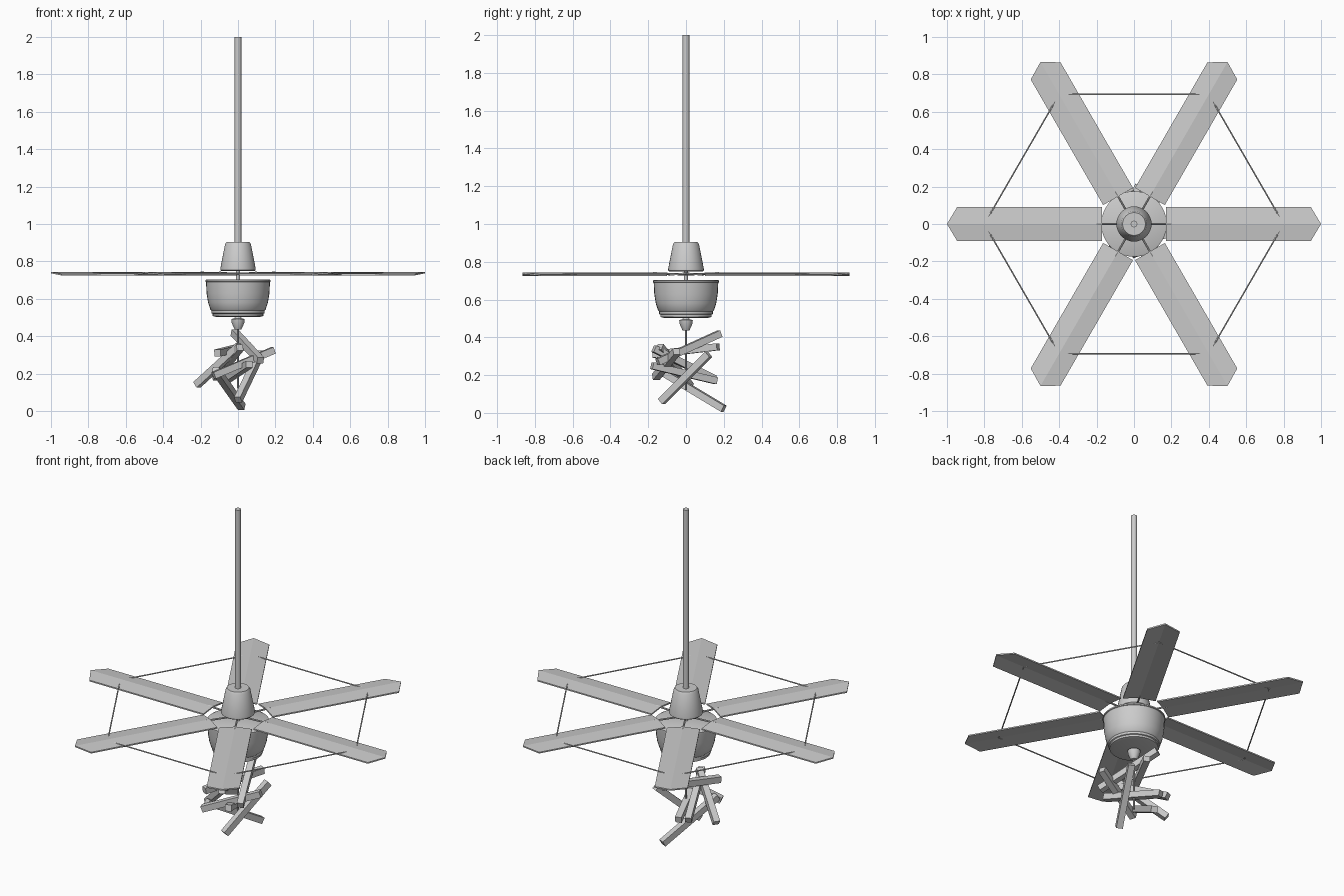
import bpy, bmesh, math
from mathutils import Vector, Matrix

if "Cube" in bpy.data.objects:
    bpy.data.objects.remove(bpy.data.objects["Cube"])


def finish(name, bm, smooth=False):
    bmesh.ops.recalc_face_normals(bm, faces=bm.faces[:])
    me = bpy.data.meshes.new(name)
    bm.to_mesh(me)
    bm.free()
    ob = bpy.data.objects.new(name, me)
    bpy.context.collection.objects.link(ob)
    if smooth:
        bpy.ops.object.select_all(action='DESELECT')
        ob.select_set(True)
        bpy.context.view_layer.objects.active = ob
        bpy.ops.object.shade_smooth_by_angle(angle=math.radians(30))
    return ob


def lathe(name, profile, segs=32, smooth=True):
    """Closed solid of revolution from (radius, z) points."""
    bm = bmesh.new()
    rings = [[bm.verts.new((r * math.cos(2 * math.pi * i / segs),
                            r * math.sin(2 * math.pi * i / segs), z))
              for i in range(segs)] for r, z in profile]
    for a, b in zip(rings, rings[1:]):
        for i in range(segs):
            j = (i + 1) % segs
            bm.faces.new((a[i], a[j], b[j], b[i]))
    bm.faces.new(rings[0])
    bm.faces.new(rings[-1])
    return finish(name, bm, smooth)


def bar(name, p, q, width, sides=4):
    """Straight prism between two points."""
    p, q = Vector(p), Vector(q)
    d = q - p
    bm = bmesh.new()
    r = width / 2 / math.cos(math.pi / sides)
    bmesh.ops.create_cone(bm, cap_ends=True, segments=sides, radius1=r, radius2=r, depth=d.length)
    # keep the flat sides of square bars upright
    turn = Matrix.Rotation(math.pi / 4, 4, 'Z') if sides == 4 else Matrix()
    rot = d.to_track_quat('Z', 'Y').to_matrix().to_4x4()
    bm.transform(Matrix.Translation((p + q) / 2) @ rot @ turn)
    return finish(name, bm)


def polar(r, deg, z):
    a = math.radians(deg)
    return (r * math.cos(a), r * math.sin(a), z)


# Hanging rod, canopy, axle
lathe("hanging_rod", [(0.018, 0.9), (0.018, 2.0)], 16)
lathe("canopy", [(0.088, 0.748), (0.094, 0.753), (0.094, 0.765), (0.069, 0.893), (0.061, 0.905)])
lathe("axle", [(0.011, 0.69), (0.011, 0.76)], 12)

# Motor housing with stepped rim at the bottom
lathe("motor_housing", [(0.115, 0.503), (0.136, 0.508), (0.136, 0.52), (0.142, 0.523),
                        (0.142, 0.537), (0.148, 0.543), (0.16, 0.58), (0.168, 0.63),
                        (0.171, 0.69), (0.175, 0.692), (0.175, 0.7), (0.168, 0.704)], 36)

# Socket and pull rod below the motor
lathe("socket", [(0.018, 0.436), (0.02, 0.44), (0.034, 0.472), (0.036, 0.492), (0.02, 0.495), (0.012, 0.51)], 20)
bar("pull_rod", (0, 0, 0.12), (0, 0, 0.45), 0.01, 8)

# Six creased blades with pointed tips, arms and tie wires
for k in range(6):
    ang = 60 * k
    bm = bmesh.new()
    layers = []
    for dz in (0.0, -0.008):
        layers.append([bm.verts.new((x, y, z + dz)) for x, y, z in (
            (0.17, -0.092, 0.733), (0.945, -0.092, 0.733), (1.0, 0, 0.744),
            (0.945, 0.092, 0.733), (0.17, 0.092, 0.733), (0.17, 0, 0.744))])
    for v in layers:
        bm.faces.new((v[0], v[1], v[2], v[5]))
        bm.faces.new((v[5], v[2], v[3], v[4]))
    for i in range(6):
        j = (i + 1) % 6
        bm.faces.new((layers[0][i], layers[0][j], layers[1][j], layers[1][i]))
    bm.transform(Matrix.Rotation(math.radians(ang), 4, 'Z'))
    finish(f"blade_{k + 1}", bm)
    bar(f"blade_arm_{k + 1}", polar(0, ang, 0.732), polar(0.2, ang, 0.74), 0.01, 8)
    bar(f"tie_wire_{k + 1}", polar(0.8, ang, 0.736), polar(0.8, ang + 60, 0.736), 0.007, 8)

# Loose cluster of square sticks around the pull rod
sticks = [
    ((-0.22, 0.02, 0.14), (0.01, -0.14, 0.35)),
    ((-0.11, -0.17, 0.31), (0.05, 0.17, 0.35)),
    ((-0.02, 0.18, 0.42), (0.12, -0.15, 0.27)),
    ((0.19, -0.05, 0.325), (-0.13, -0.16, 0.19)),
    ((0.02, 0.2, 0.022), (-0.12, -0.13, 0.22)),
    ((0.0, -0.13, 0.06), (0.12, 0.12, 0.31)),
    ((0.01, -0.17, 0.34), (-0.12, 0.15, 0.18)),
    ((0.06, -0.18, 0.25), (-0.06, 0.16, 0.17)),
]
for n, (p, q) in enumerate(sticks):
    bar(f"stick_{n + 1}", p, q, 0.037)
